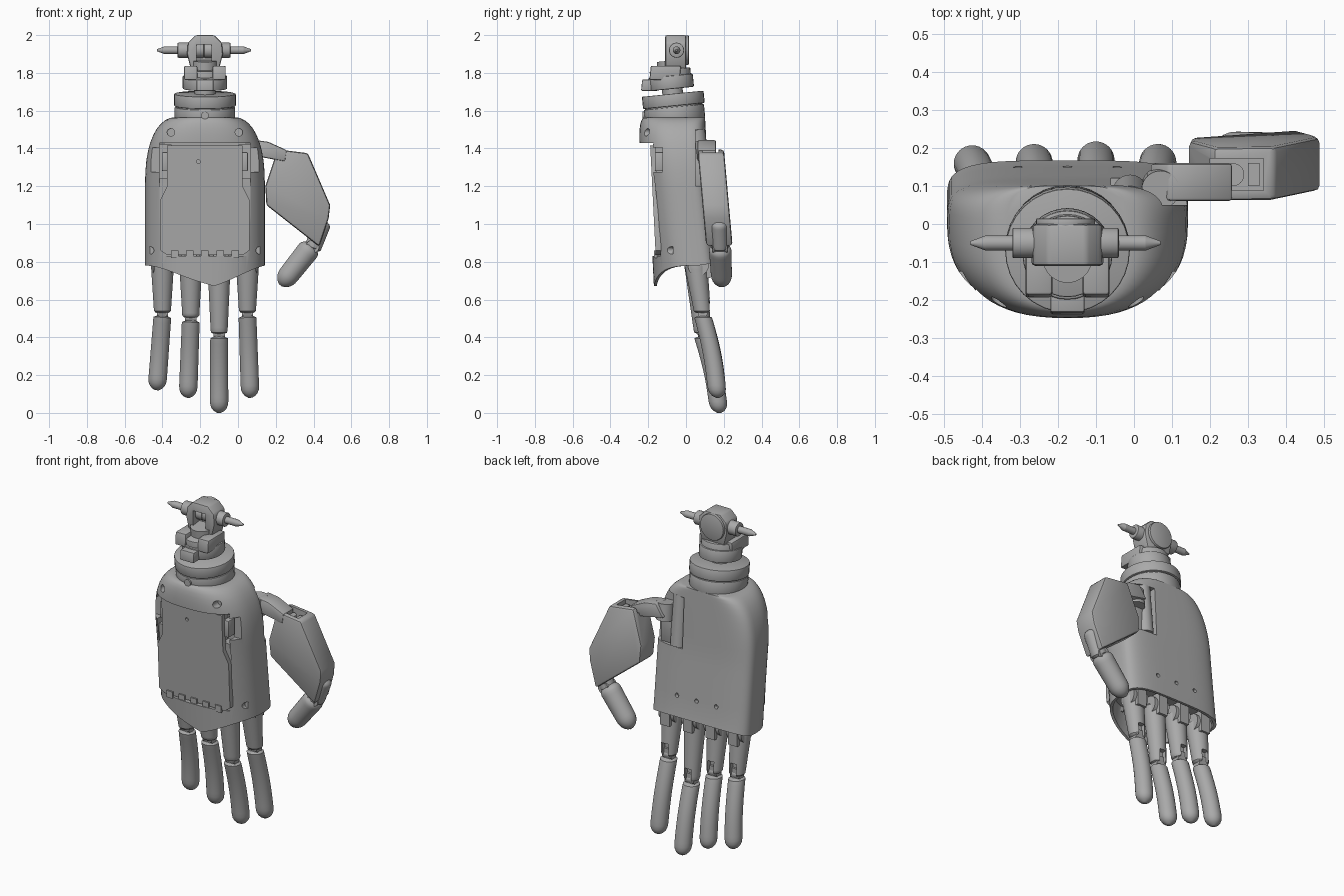
import bpy, bmesh
from math import sin, cos, pi, tau, sqrt, copysign, radians
from mathutils import Vector

if "Cube" in bpy.data.objects:
    bpy.data.objects.remove(bpy.data.objects["Cube"])

SHADE = .4
colour = (SHADE, SHADE, SHADE, 1)
grey = bpy.data.materials.new("plain_grey")
grey.use_nodes = True
grey.diffuse_color = colour
grey.node_tree.nodes["Principled BSDF"].inputs["Base Color"].default_value = colour

parts = []
X, Y, Z = Vector((1, 0, 0)), Vector((0, 1, 0)), Vector((0, 0, 1))
LEAN = .1                               # the hand drifts back towards the fingers
UP = Vector((0, -LEAN, 1)).normalized()
MID = -.175                             # centre line of palm and wrist


def apply(ob, mod):
    bpy.context.view_layer.objects.active = ob
    bpy.ops.object.modifier_apply(modifier=mod.name)


def loft(name, rings, bevel=0):
    """Skin equal rings of points, cap both ends and optionally bevel the edges."""
    bm = bmesh.new()
    loops = [[bm.verts.new(point) for point in ring] for ring in rings]
    for low, high in zip(loops, loops[1:]):
        for i in range(len(low)):
            bm.faces.new((low[i - 1], low[i], high[i], high[i - 1]))
    bm.faces.new(loops[0])
    bm.faces.new(loops[-1])
    bmesh.ops.recalc_face_normals(bm, faces=bm.faces)
    mesh = bpy.data.meshes.new(name)
    bm.to_mesh(mesh)
    bm.free()
    mesh.materials.append(grey)
    ob = bpy.data.objects.new(name, mesh)
    bpy.context.collection.objects.link(ob)
    parts.append(ob)
    if bevel:
        mod = ob.modifiers.new("bevel", "BEVEL")
        mod.width, mod.segments = bevel, 2
        mod.limit_method = "ANGLE"
        apply(ob, mod)
    return ob


def cut(ob, cutter):
    """Subtract a temporary cutter and remove it."""
    mod = ob.modifiers.new("cut", "BOOLEAN")
    mod.operation, mod.solver, mod.object = "DIFFERENCE", "EXACT", cutter
    apply(ob, mod)
    parts.remove(cutter)
    bpy.data.objects.remove(cutter)


def circle(centre, u, v, radius, count=32):
    angles = [tau * i / count for i in range(count)]
    return [centre + radius * (u * cos(a) + v * sin(a)) for a in angles]


def rod(name, base, axis, length, radius, end_radius=None, bevel=0):
    """Straight or tapered cylinder from a base point along an axis."""
    base, turn = Vector(base), axis.to_track_quat("Z", "Y")
    u, v = turn @ X, turn @ Y
    return loft(name, [circle(base, u, v, radius),
                       circle(base + axis * length, u, v, end_radius or radius)], bevel)


def prism(name, outline, y, depth, lean=0, bevel=0):
    """Extrude an x-z outline to a depth centred on y, leaning about its middle height."""
    heights = [z for x, z in outline]
    middle = (min(heights) + max(heights)) / 2
    return loft(name, [[(x, y + side * depth / 2 + lean * (middle - z), z) for x, z in outline]
                       for side in (-1, 1)], bevel)


def box(name, centre, size, lean=0, bevel=0):
    (x, y, z), (w, d, h) = centre, size
    outline = [(x + i * w / 2, z + k * h / 2) for i, k in ((-1, -1), (1, -1), (1, 1), (-1, 1))]
    return prism(name, outline, y, d, lean, bevel)


def mirrored(half):
    """Complete an outline given as distances from the centre line."""
    return [(MID + x, z) for x, z in half] + [(MID - x, z) for x, z in reversed(half)]


def limb(name, start, end, radius, end_radius, start_round, end_round, bow=0, steps=20):
    """Tapered limb whose two ends are rounded off over the given lengths."""
    start, end = Vector(start), Vector(end)
    length = (end - start).length
    across = (end - start).cross(Y).normalized()
    rings = []
    for i in range(steps + 1):
        t = (1 - cos(pi * i / steps)) / 2
        near = min(1, t * length / start_round)
        far = min(1, (1 - t) * length / end_round)
        swell = max(sqrt(near * (2 - near)) * sqrt(far * (2 - far)), .2)
        centre = start.lerp(end, t) + Y * bow * sin(pi * t)
        rings.append(circle(centre, across, Y, swell * (radius + (end_radius - radius) * t)))
    return loft(name, rings)


# Palm shell: round front, squarer back, shoulders curving in to the wrist
BOTTOM, SHOULDER, TOP = .78, 1.2, 1.565


def palm_ring(z, inset=0, count=64):
    rise = max(0, (z - SHOULDER) / (TOP - SHOULDER))
    curve = sqrt(max(0, 1 - rise ** 2.5))
    half = .16 + .157 * curve - inset
    front, back = .16 + .065 * curve + .025 * rise - inset, .113 + .02 * rise - inset
    points = []
    for i in range(count):
        c, s = cos(tau * i / count), sin(tau * i / count)
        depth, power = (front, .8) if s < 0 else (back, .5)
        x = half * copysign(abs(c) ** power, c)
        y = .14 - .11 * z + depth * copysign(abs(s) ** power, s)
        # The lower front edge drops to a point, the back edge sits higher
        if z <= BOTTOM:
            drop = .11 * max(0, 1 - abs(x - .05) / .37) * s * s if s < 0 else -.03 * s
        else:
            drop = 0
        points.append((MID + x, y, z - drop))
    return points


levels = [BOTTOM + (TOP - BOTTOM) * sin(pi / 2 * i / 16) for i in range(17)]
palm = loft("palm_shell", [palm_ring(BOTTOM + .07, .03), palm_ring(BOTTOM, .015)]
            + [palm_ring(z) for z in levels])

# Front window with upper pockets and side slots, thumb recess at the back
cut(palm, box("window", (MID, -.28, 1.13), (.48, .26, .6), .05))
for side in (-1, 1):
    cut(palm, box("pocket", (MID + side * .21, -.25, 1.33), (.06, .3, .18)))
    cut(palm, box("side_slot", (MID + side * .27, -.155, 1.34), (.12, .06, .13)))
    cut(palm, rod("shoulder_hole", (MID + side * .18, -.4, 1.485), Y, .23, .02))
    cut(palm, rod("lower_hole", (MID + side * .29, -.4, .86), Y, .33, .02))
cut(palm, box("thumb_recess", (.1, .2, 1.35), (.32, .3, .3)))
for side in (-1, 0, 1):
    cut(palm, rod("back_hole", (MID + side * .13, .13, .93), Y, .1, .012))

# Flat palm plate, stepped in beside the pockets
plate = prism("palm_plate", mirrored([(.2, .835), (.235, .86), (.235, 1.13), (.2, SHOULDER), (.2, 1.415)]),
              -.16, .03, .05)
cut(plate, rod("plate_hole", (-.21, -.3, 1.33), Y, .13, .01))
for side in (-1, 1):
    box("pocket_servo", (MID + side * .21, -.13, 1.33), (.035, .07, .1), bevel=.005)
for i in range(-2, 3):
    box("plate_clip", (MID + i * .08, -.15, .84), (.04, .04, .04))

# Wrist rings and neck
lower, upper = Vector((MID, -.057, 1.545)), Vector((MID, -.064, 1.625))
rod("wrist_lower_ring", lower, UP, .075, .16, bevel=.004)
rod("wrist_groove", lower, UP, .1, .152)
rod("wrist_upper_ring", upper, UP, .065, .164, bevel=.005)
rod("wrist_screw", (MID, -.23, 1.575), Y, .02, .02)
rod("neck", upper, UP, .12, .055)

# Collar with front tab and two blocks
collar = Vector((MID, -.075, 1.715))
rod("collar", collar, UP, .07, .118, bevel=.006)
rod("collar_step", collar, UP, .105, .108, bevel=.005)
rod("collar_post", collar, UP, .15, .065)
box("collar_tab", (MID, -.19, 1.735), (.09, .09, .06), -LEAN, .006)
for side in (-1, 1):
    box("collar_block", (MID + side * .075, -.11, 1.8), (.07, .16, .075), -LEAN, .008)

# Swivel head with open front, back disc and cross pins
pivot = Vector((MID - .005, -.05, 1.92))
head = prism("swivel_head", mirrored([(.075, 1.82), (.095, 1.9), (.09, 1.96), (.05, 2)]), -.055, .11, bevel=.01)
cut(head, box("head_slot", pivot - Y * .08 - Z * .04, (.08, .16, .14)))
rod("head_disc", pivot + Y * .04, Y, .025, .078, bevel=.005)
for axis in (-X, X):
    rod("pin_boss", pivot, axis, .14, .04, bevel=.005)
    rod("cross_pin", pivot, axis, .21, .02)
    rod("pin_point", pivot + axis * .21, axis, .04, .02, .005)

# Fingers: knuckle, base, hinge and curved tip
joints, tips = (.51, .485, .4, .51), (.12, .08, 0, .08)
for i, (joint, tip) in enumerate(zip(joints, tips)):
    x = -.4 + .15 * i
    spread = .015 * (i - 2)
    hinge = Vector((x, .088, joint))
    rod("knuckle", (x - .05, .065, BOTTOM), X, .1, .055)
    box("knuckle_bracket", (x, .08, BOTTOM), (.06, .1, .13))
    base = limb("finger_base", (x, .05, .8), hinge + Z * .015, .062, .044, .02, .015)
    cut(base, box("hinge_slot", hinge + Vector((0, .06, .05)), (.04, .1, .09)))
    rod("finger_hinge", hinge + Z * .02 - X * .03, X, .06, .026)
    box("hinge_link", hinge + Z * .02, (.036, .045, .08))
    limb("fingertip", hinge + Z * .005, (x + spread, .176 - LEAN * tip, tip), .047, .049, .012, .06, bow=.012)

# Thumb mount: motor, pivot and arm out of the recess
rod("thumb_motor", (-.01, .085, SHOULDER), UP, .3, .045)
box("thumb_motor_block", (.05, .065, 1.3), (.1, .07, .2), bevel=.008)
rod("thumb_pivot", (.07, .1, 1.34), UP, .1, .05)
prism("thumb_arm", [(.04, 1.37), (.09, 1.445), (.16, 1.435), (.26, 1.39), (.25, 1.33)], .11, LEAN, bevel=.01)

# Thumb housing with a servo pocket in its top edge
housing = prism("thumb_housing", [(.21, 1.395), (.37, 1.375), (.488, 1.1), (.48, 1.03), (.43, .88),
                                  (.15, 1.1), (.145, SHOULDER)], .154, .14, .09, .014)
cut(housing, box("housing_pocket", (.27, .13, 1.4), (.14, .085, .2)))
rod("thumb_servo", (.26, .13, 1.28), Z, .085, .03)
box("thumb_servo_block", (.315, .13, 1.32), (.03, .06, .08))

# Thumb joint and tip
limb("thumb_base", (.455, .175, 1.02), (.39, .18, .86), .045, .045, .03, .02)
rod("thumb_hinge", (.395, .14, .88), Y, .08, .035)
limb("thumb_tip", (.395, .18, .89), (.225, .19, .675), .06, .054, .04, .07)

# Smooth shading with crisp edges
bpy.ops.object.select_all(action="DESELECT")
for part in parts:
    part.select_set(True)
bpy.context.view_layer.objects.active = palm
bpy.ops.object.shade_smooth_by_angle(angle=radians(35))
